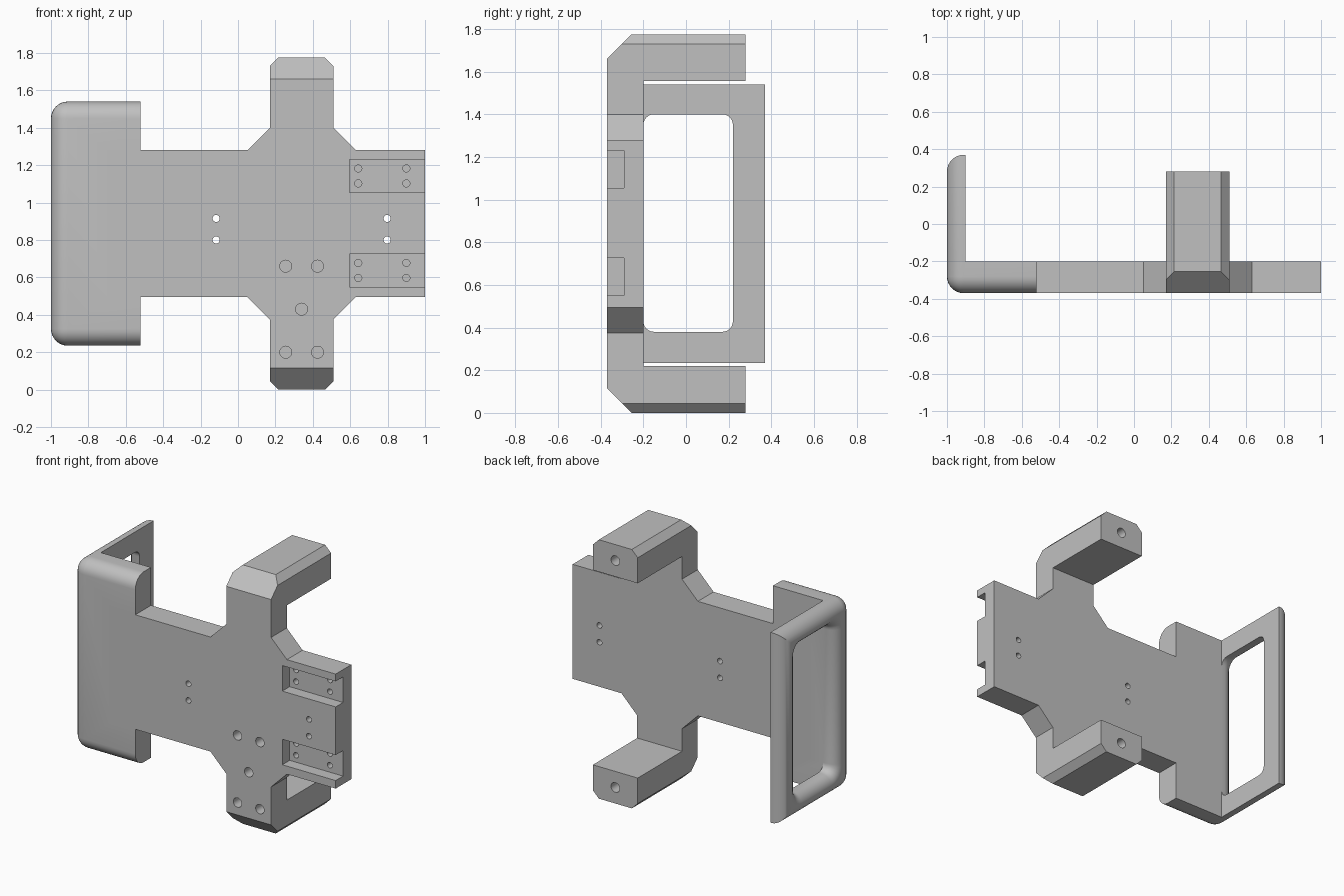
import bpy, bmesh
from math import sin, cos, pi, radians
from mathutils import Matrix, Vector

cube = bpy.data.objects.get("Cube")
if cube:
    bpy.data.objects.remove(cube, do_unlink=True)

FRONT, BACK, MID = -0.37, -0.2, 0.8875   # plate faces and mirror height

grey = bpy.data.materials.new("plain_grey")
grey.use_nodes = True
grey.diffuse_color = (0.53, 0.53, 0.53, 1)
grey.node_tree.nodes["Principled BSDF"].inputs["Base Color"].default_value = grey.diffuse_color


def make(name, bm):
    bmesh.ops.recalc_face_normals(bm, faces=bm.faces)
    mesh = bpy.data.meshes.new(name)
    bm.to_mesh(mesh)
    bm.free()
    mesh.materials.append(grey)
    ob = bpy.data.objects.new(name, mesh)
    bpy.context.collection.objects.link(ob)
    return ob


def box(lo, hi):
    bm = bmesh.new()
    bmesh.ops.create_cube(bm, size=1)
    for v in bm.verts:
        v.co = Vector([l if c < 0 else h for c, l, h in zip(v.co, lo, hi)])
    return bm


def prism(points, y0, y1):
    bm = bmesh.new()
    face = bm.faces.new([bm.verts.new((x, y0, z)) for x, z in points])
    out = bmesh.ops.extrude_face_region(bm, geom=[face])
    for v in out["geom"]:
        if isinstance(v, bmesh.types.BMVert):
            v.co.y = y1
    return bm


def hole(x, z, r, y0, y1):
    bm = bmesh.new()
    mat = Matrix.Translation((x, (y0 + y1) / 2, z)) @ Matrix.Rotation(pi / 2, 4, 'X')
    bmesh.ops.create_cone(bm, cap_ends=True, segments=24, radius1=r, radius2=r,
                          depth=y1 - y0, matrix=mat)
    return bm


def combine(target, bm, operation):
    tool = make("tool", bm)
    tool.hide_render = True
    mod = target.modifiers.new("cut", 'BOOLEAN')
    mod.operation, mod.solver, mod.object = operation, 'EXACT', tool
    bpy.context.view_layer.objects.active = target
    bpy.ops.object.modifier_apply(modifier=mod.name)
    bpy.data.objects.remove(tool, do_unlink=True)


def flip(points):
    return [(x, 2 * MID - z) for x, z in reversed(points)]


# cross-shaped plate outline, upper half mirrored to the lower half
upper = [(1, 1.28), (0.63, 1.28), (0.51, 1.4), (0.51, 1.6), (0.17, 1.6),
         (0.17, 1.4), (0.05, 1.28), (-0.7, 1.28)]
body = make("mounting_bracket", prism(upper + flip(upper), FRONT, BACK))

# side guard: rounded block hollowed to an L section
guard_bm = box((-1, FRONT, 0.235), (-0.52, 0.37, 1.54))


def rounded(edge):
    a, b = (v.co for v in edge.verts)
    on_side = a.x < -0.9 and b.x < -0.9
    on_front = a.y < -0.3 and b.y < -0.3 and abs(a.z - b.z) < 0.01
    return on_side or on_front


bmesh.ops.bevel(guard_bm, geom=[e for e in guard_bm.edges if rounded(e)],
                offset=0.09, segments=8, profile=0.5, affect='EDGES')
guard = make("side_guard", guard_bm)
combine(guard, box((-0.9, BACK, 0), (0, 1, 2)), 'DIFFERENCE')


# guard window with a rounded outer lip
def window_loop(bm, x, grow):
    verts = []
    r = 0.05 + grow
    for cy, cz, start in ((0.17, 1.35, 0), (-0.15, 1.35, 1), (-0.15, 0.43, 2), (0.17, 0.43, 3)):
        for i in range(7):
            t = (start + i / 6) * pi / 2
            verts.append(bm.verts.new((x, cy + r * cos(t), cz + r * sin(t))))
    return verts


LIP = 0.075
window = bmesh.new()
steps = [(-0.8, 0)]
for i in range(8):
    t = i / 7 * pi / 2
    steps.append((-1 + LIP - LIP * sin(t), LIP * (1 - cos(t))))
steps.append((-1.1, LIP))
loops = [window_loop(window, x, g) for x, g in steps]
for a, b in zip(loops, loops[1:]):
    for i in range(len(a)):
        j = (i + 1) % len(a)
        window.faces.new((a[i], a[j], b[j], b[i]))
window.faces.new(loops[0])
window.faces.new(loops[-1])
combine(guard, window, 'DIFFERENCE')

guard_mesh = bmesh.new()
guard_mesh.from_mesh(guard.data)
bpy.data.objects.remove(guard, do_unlink=True)
combine(body, guard_mesh, 'UNION')

# chamfered arms reaching backwards
arm = [(0.17, 1.555), (0.51, 1.555), (0.51, 1.73), (0.465, 1.775), (0.215, 1.775), (0.17, 1.73)]
for points, side in ((arm, 1), (flip(arm), -1)):
    bm = prism(points, FRONT, 0.28)
    cut = bmesh.ops.bisect_plane(bm, geom=bm.verts[:] + bm.edges[:] + bm.faces[:],
                                 plane_co=(0, FRONT, MID + side * 0.7725),
                                 plane_no=(0, -1, side), clear_outer=True)
    rim = [e for e in cut["geom_cut"] if isinstance(e, bmesh.types.BMEdge)]
    bmesh.ops.edgeloop_fill(bm, edges=rim)
    combine(body, bm, 'UNION')

# open-ended pockets with their small blind holes
for z in (1.1425, 0.6375):
    combine(body, box((0.595, -0.5, z - 0.0875), (1.1, -0.29, z + 0.0875)), 'DIFFERENCE')
    for x in (0.643, 0.9):
        for dz in (-0.04, 0.04):
            combine(body, hole(x, z + dz, 0.019, -0.33, -0.24), 'DIFFERENCE')

# through holes
for x in (-0.117, 0.797):
    for z in (0.8, 0.915):
        combine(body, hole(x, z, 0.019, -0.5, 0), 'DIFFERENCE')

# blind holes on the lower front
for x, z in ((0.255, 0.66), (0.425, 0.66), (0.34, 0.43), (0.255, 0.2), (0.425, 0.2)):
    combine(body, hole(x, z, 0.032, -0.5, -0.27), 'DIFFERENCE')

# blind holes in the arm ends
for z in (1.665, 0.11):
    combine(body, hole(0.34, z, 0.033, 0.08, 0.4), 'DIFFERENCE')

# one material, sharp edges kept
body.data.materials.clear()
body.data.materials.append(grey)
for p in body.data.polygons:
    p.material_index = 0
bpy.ops.object.select_all(action='DESELECT')
body.select_set(True)
bpy.context.view_layer.objects.active = body
bpy.ops.object.shade_smooth_by_angle(angle=radians(30))
